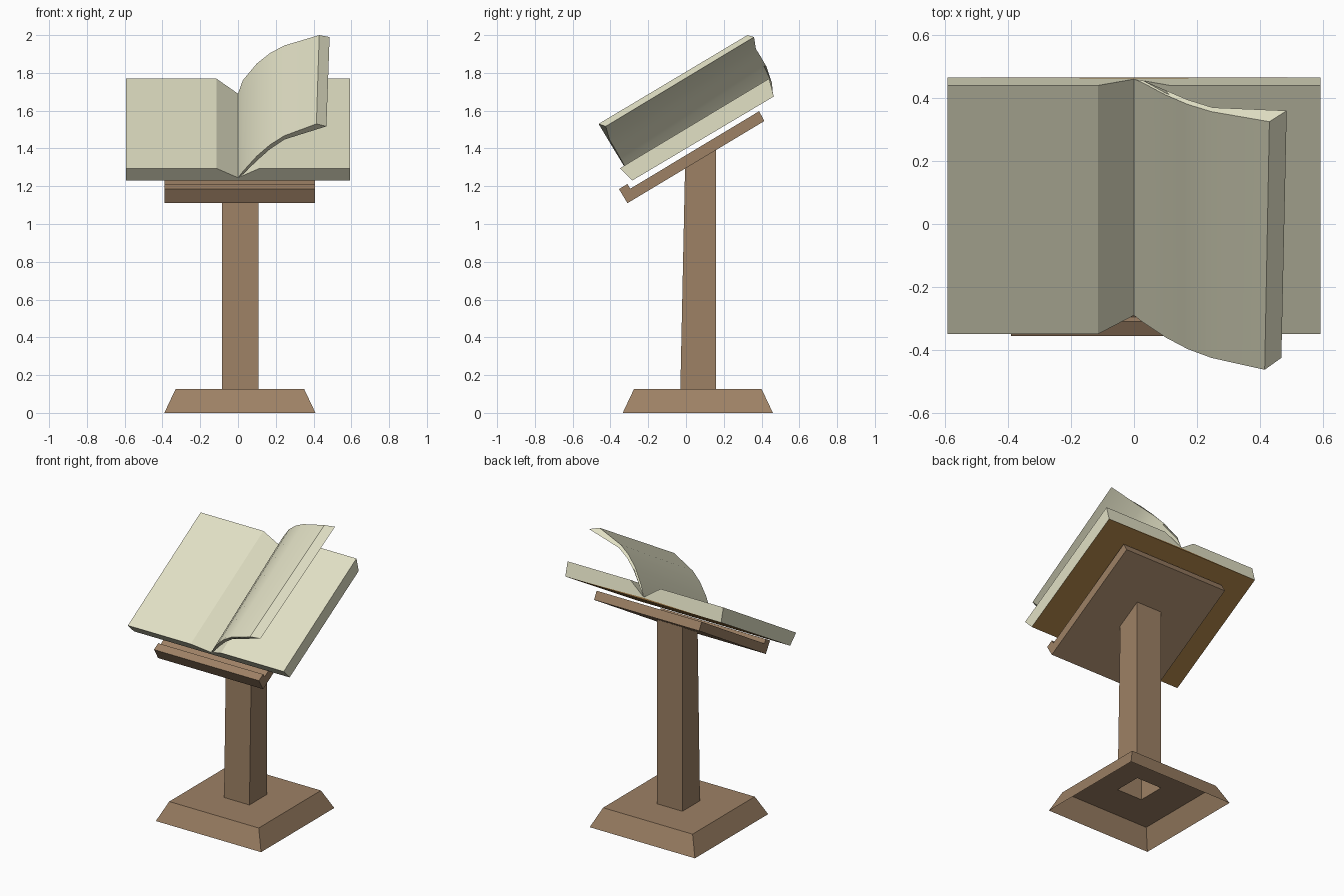
import bpy, bmesh

if "Cube" in bpy.data.objects:
    bpy.data.objects.remove(bpy.data.objects["Cube"])


def material(name, rgb):
    m = bpy.data.materials.new(name)
    m.diffuse_color = (*rgb, 1)
    m.use_nodes = True
    m.node_tree.nodes["Principled BSDF"].inputs["Base Color"].default_value = m.diffuse_color
    return m


WOOD = material("wood", (0.34, 0.22, 0.13))
PAPER = material("paper", (0.76, 0.75, 0.56))
LEATHER = material("cover", (0.32, 0.17, 0.05))


def make(name, verts, faces, mat, recalc=True):
    mesh = bpy.data.meshes.new(name)
    mesh.from_pydata(verts, [], faces)
    bm = bmesh.new()
    bm.from_mesh(mesh)
    bmesh.ops.remove_doubles(bm, verts=bm.verts, dist=1e-5)
    if recalc:
        bmesh.ops.recalc_face_normals(bm, faces=bm.faces)
    bm.to_mesh(mesh)
    bm.free()
    mesh.materials.append(mat)
    ob = bpy.data.objects.new(name, mesh)
    bpy.context.collection.objects.link(ob)
    return ob


def loft(name, rings, mat, caps=True, skip=()):
    """Join closed rings of equal length; skip lists side strips left open."""
    n = len(rings[0])
    verts = [v for r in rings for v in r]
    faces = [(k * n + i, k * n + (i + 1) % n, (k + 1) * n + (i + 1) % n, (k + 1) * n + i)
             for k in range(len(rings) - 1) for i in range(n) if i not in skip]
    if caps:
        faces += [tuple(range(n))[::-1], tuple(range(len(verts) - n, len(verts)))]
    return make(name, verts, faces, mat)


def rect(x0, x1, y0, y1, zf, zb):
    return [(x0, y0, zf), (x1, y0, zf), (x1, y1, zb), (x0, y1, zb)]


# Hollow base flowing into the tapered post, open underneath
loft("pedestal", [rect(-.39, .41, -.335, .46, 0, 0),
                  rect(-.33, .35, -.275, .40, .127, .127),
                  rect(-.085, .108, -.03, .16, .127, .127),
                  rect(-.085, .108, -.005, .16, 1.30, 1.395)], WOOD, caps=False)

# Sloping rest with a lip along its front
profile = [(-.31, 1.11), (.415, 1.545), (.387, 1.597), (-.295, 1.187), (-.31, 1.212), (-.355, 1.185)]
loft("book_rest", [[(x, y, z) for y, z in profile] for x in (-.39, .408)], WOOD)


# Open page block, with a V-shaped gutter
def page_ring(low, top, gutter, mid):
    half = [(.115, *top), (.592, *top), (.592, *low)]
    return ([(0, *gutter)] + half + [(0, *mid)]
            + [(-x, y, z) for x, y, z in reversed(half)])


loft("page_block", [page_ring((-.285, 1.23), (-.35, 1.295), (-.29, 1.245), (-.285, 1.23)),
                    page_ring((.465, 1.675), (.44, 1.77), (.46, 1.69), (.462, 1.686))],
     PAPER, skip=(3, 4))

# Cover under the pages, with its sliver of spine at the back
make("cover", [(-.592, -.285, 1.23), (.592, -.285, 1.23), (.592, .465, 1.675),
               (-.592, .465, 1.675), (0, .462, 1.686)],
     [(0, 3, 2, 1), (2, 3, 4)], LEATHER, recalc=False)

# Lifted stack of pages, curling over to the right
upper_front = [(0, -.29, 1.245), (.025, -.31, 1.277), (.1, -.36, 1.36),
               (.17, -.397, 1.42), (.245, -.425, 1.467), (.415, -.463, 1.53)]
lower_front = [(.03, -.305, 1.267), (.1, -.34, 1.335), (.17, -.375, 1.397),
               (.245, -.405, 1.447), (.468, -.425, 1.517)]
upper_back = [(0, .46, 1.69), (.025, .45, 1.76), (.1, .41, 1.85),
              (.17, .38, 1.905), (.245, .357, 1.945), (.43, .325, 2.0)]
lower_back = [(.03, .455, 1.745), (.1, .425, 1.835), (.17, .395, 1.887),
              (.25, .37, 1.927), (.485, .36, 1.99)]
pages = loft("lifted_pages", [upper_front + lower_front[::-1],
                              upper_back + lower_back[::-1]], PAPER)
bpy.context.view_layer.objects.active = pages
pages.select_set(True)
bpy.ops.object.shade_smooth_by_angle()
